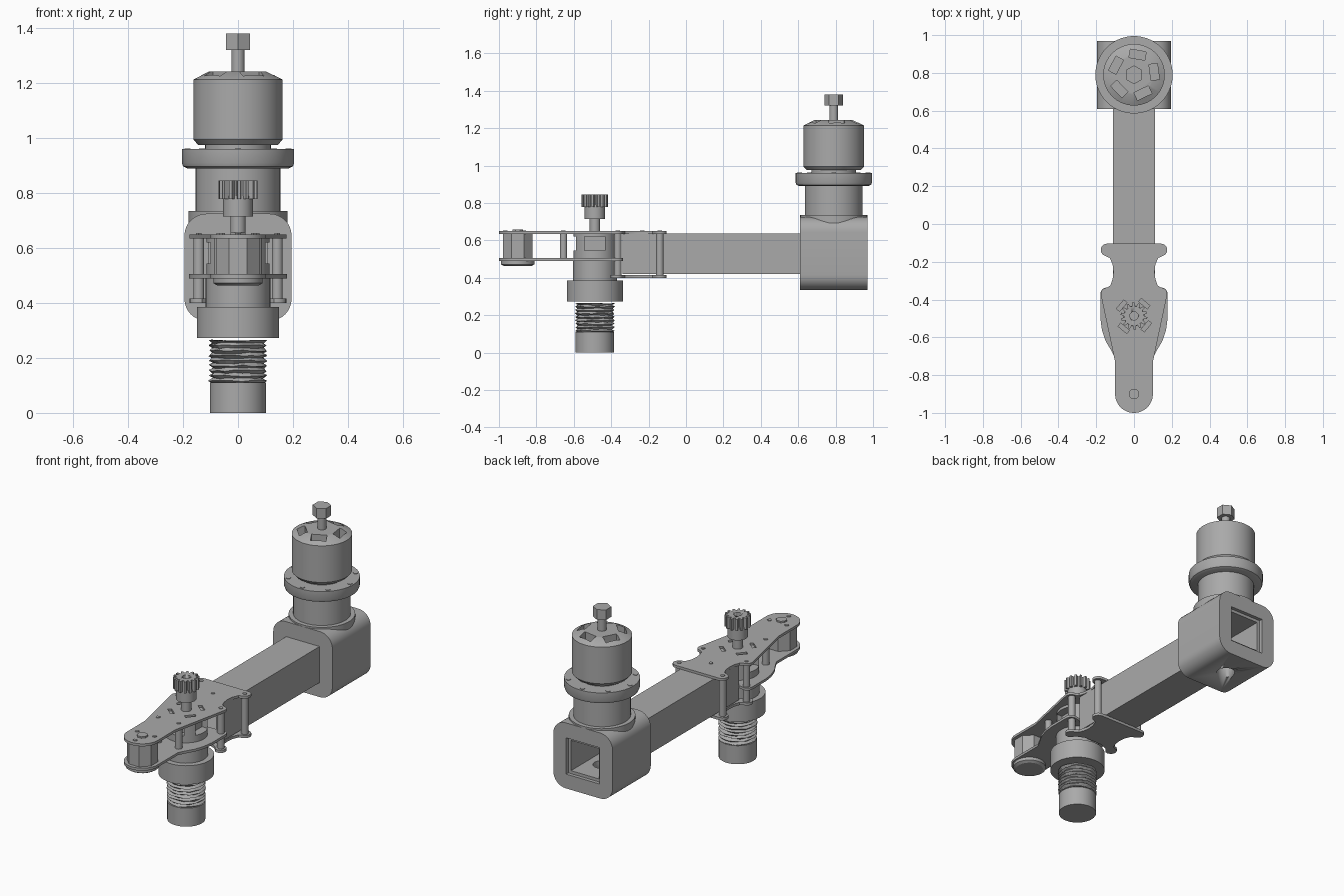
import bpy, bmesh, math, random
from mathutils import Matrix, Vector

random.seed(4)
if "Cube" in bpy.data.objects:
    bpy.data.objects.remove(bpy.data.objects["Cube"], do_unlink=True)

grey = bpy.data.materials.new("machine grey")
grey.use_nodes = True
grey.diffuse_color = (0.4, 0.4, 0.4, 1)
grey.node_tree.nodes["Principled BSDF"].inputs["Base Color"].default_value = (0.4, 0.4, 0.4, 1)


def finish(name, bm, smooth=True):
    bmesh.ops.recalc_face_normals(bm, faces=bm.faces)
    mesh = bpy.data.meshes.new(name)
    bm.to_mesh(mesh)
    bm.free()
    mesh.materials.append(grey)
    ob = bpy.data.objects.new(name, mesh)
    bpy.context.collection.objects.link(ob)
    if smooth:
        bpy.ops.object.select_all(action='DESELECT')
        ob.select_set(True)
        bpy.context.view_layer.objects.active = ob
        bpy.ops.object.shade_smooth_by_angle(angle=math.radians(30))
    return ob


def lathe(name, profile, x=0, y=0, sides=48, jitter=0, smooth=True):
    """Solid of revolution from (radius, height) pairs, capped at both ends."""
    bm = bmesh.new()
    rings = []
    for r, z in profile:
        ring = []
        for i in range(sides):
            a = math.tau * (i + 0.5) / sides
            rr = r + random.uniform(-jitter, jitter)
            zz = z + random.uniform(-jitter, jitter)
            ring.append(bm.verts.new((x + rr * math.cos(a), y + rr * math.sin(a), zz)))
        rings.append(ring)
    for low, high in zip(rings, rings[1:]):
        for i in range(sides):
            j = (i + 1) % sides
            bm.faces.new((low[i], low[j], high[j], high[i]))
    bm.faces.new(rings[0])
    bm.faces.new(rings[-1])
    return finish(name, bm, smooth)


def rod(name, r, z0, z1, x=0, y=0, sides=24, smooth=True):
    return lathe(name, [(r, z0), (r, z1)], x, y, sides, 0, smooth)


def prism(name, outline, start, end, axis='Z'):
    """Extrude a 2D outline along Z, or along Y with the outline in XZ."""
    bm = bmesh.new()
    place = (lambda p, d: (p[0], p[1], d)) if axis == 'Z' else (lambda p, d: (p[0], d, p[1]))
    face = bm.faces.new([bm.verts.new(place(p, start)) for p in outline])
    moved = bmesh.ops.extrude_face_region(bm, geom=[face])["geom"]
    bmesh.ops.translate(bm, verts=[v for v in moved if isinstance(v, bmesh.types.BMVert)],
                        vec=Vector(place((0, 0), end - start)))
    return finish(name, bm)


def box(name, centre, size, turn=0):
    bm = bmesh.new()
    bmesh.ops.create_cube(bm, size=1, matrix=Matrix.Translation(centre)
                          @ Matrix.Rotation(turn, 4, 'Z') @ Matrix.Diagonal((*size, 1)))
    return finish(name, bm, False)


def cut(target, cutters):
    """Subtract the cutters, bake the result and discard the cutters."""
    for c in cutters:
        c.hide_render = True
        mod = target.modifiers.new("cut", 'BOOLEAN')
        mod.object, mod.operation, mod.solver = c, 'DIFFERENCE', 'EXACT'
    bpy.context.view_layer.update()
    baked = bpy.data.meshes.new_from_object(
        target.evaluated_get(bpy.context.evaluated_depsgraph_get()))
    target.modifiers.clear()
    target.data = baked
    for c in cutters:
        bpy.data.objects.remove(c, do_unlink=True)


def arc(cx, cy, r, a0, a1, n=8):
    return [(cx + r * math.cos(math.radians(a0 + (a1 - a0) * i / n)),
             cy + r * math.sin(math.radians(a0 + (a1 - a0) * i / n))) for i in range(n + 1)]


def mirrored(half):
    return half + [(-x, y) for x, y in reversed(half) if abs(x) > 1e-4]


ARM_Y, TIP_Y, MOTOR_Y, BEAM_Z = -0.487, -0.9, 0.79, 0.528

# Square beam, hollow
beam = box("beam", (0, 0.305, BEAM_Z), (0.22, 1.29, 0.215))
cut(beam, [box("beam_bore", (0, 0.305, BEAM_Z), (0.185, 1.5, 0.18)),
           rod("beam_hole", 0.05, 0.3, 0.5, 0, MOTOR_Y)])

# Rounded bracket gripping the rear of the beam
h, r, cz = 0.195, 0.08, 0.53
k = h - r
outline = [p for sx, sz, a in ((1, 1, 0), (-1, 1, 90), (-1, -1, 180), (1, -1, 270))
           for p in arc(sx * k, cz + sz * k, r, a, a + 90)]
bracket = prism("bracket", outline, 0.61, 0.97, 'Y')
cut(bracket, [box("bracket_bore", (0, 0.79, BEAM_Z), (0.221, 0.6, 0.216)),
              rod("bracket_hole", 0.05, 0.3, 0.5, 0, MOTOR_Y)])
rod("bracket_collar", 0.18, 0.66, 0.735, 0, MOTOR_Y, 48)

# Rear motor: pedestal, flange, can with vents, shaft and hex head
rod("motor_pedestal", 0.155, 0.73, 0.9, 0, MOTOR_Y, 48)
lathe("motor_flange", [(0.185, 0.89), (0.2, 0.897), (0.205, 0.91), (0.205, 0.96)], 0, MOTOR_Y)
rod("motor_neck", 0.12, 0.95, 0.985, 0, MOTOR_Y, 48)
can = lathe("motor_can", [(0.145, 0.975), (0.163, 0.995), (0.163, 1.213), (0.105, 1.243)], 0, MOTOR_Y)
vents = []
for i in range(5):
    a = math.radians(80 + 72 * i)
    vents.append(box("vent", (0.108 * math.cos(a), MOTOR_Y + 0.108 * math.sin(a), 1.22),
                     (0.045, 0.085, 0.08), a))
cut(can, vents)
rod("motor_shaft", 0.024, 1.23, 1.33, 0, MOTOR_Y)
rod("motor_hex_head", 0.05, 1.32, 1.38, 0, MOTOR_Y, 6, False)
for i in range(8):
    a = math.tau * i / 8
    rod("flange_screw", 0.013, 0.95, 0.963, 0.184 * math.cos(a), MOTOR_Y + 0.184 * math.sin(a), 6, False)

# Plates of the front joint
tip = arc(0, TIP_Y, 0.1, -90, 0, 12)
rear_ears = [(0.125, -0.325), (0.113, -0.29), (0.109, -0.255), (0.113, -0.215), (0.128, -0.18)]
rear_ears += arc(0.143, -0.137, 0.033, -60, 90)
upper = tip + [(0.1, -0.73)] + arc(0.143, -0.37, 0.033, -15, 90) + rear_ears
lower = tip + [(0.1, -0.71), (0.12, -0.67), (0.15, -0.62), (0.17, -0.56), (0.178, -0.5), (0.178, -0.4)]
lower += arc(0.145, -0.37, 0.033, 0, 90) + [(0.1, -0.345)]
under = [(0.06, -0.35), (0.105, -0.37)] + arc(0.143, -0.37, 0.033, -110, 90) + rear_ears
top_plate = prism("top_plate", mirrored(upper), 0.635, 0.65)
prism("middle_plate", mirrored(lower), 0.49, 0.505)
prism("under_plate", mirrored(under), 0.4, 0.416)
slots = []
for i in range(4):
    a = math.radians(50 + 90 * i)
    slots.append(box("slot", (0.085 * math.cos(a), ARM_Y + 0.085 * math.sin(a), 0.64),
                     (0.022, 0.06, 0.1), a))
cut(top_plate, slots)

# Posts and screw heads, on both sides
for s in (-1, 1):
    for name, x, y, z in (("rear_post", 0.143, -0.14, 0.405), ("ear_post", 0.143, -0.365, 0.405),
                          ("middle_post", 0.068, -0.655, 0.495)):
        rod(name, 0.02, z, 0.64, s * x, y, 16)
        rod(name + "_screw", 0.012, 0.645, 0.654, s * x, y, 6, False)
rod("beam_screw", 0.012, 0.645, 0.654, 0, -0.235, 6, False)

# Pulley at the tip
rod("tip_pulley", 0.086, 0.5, 0.64, 0, TIP_Y, 8, False)
lathe("tip_lower_cap", [(0.075, 0.463), (0.09, 0.472), (0.09, 0.495)], 0, TIP_Y, 32)
rod("tip_boss", 0.03, 0.645, 0.659, 0, TIP_Y, 8, False)
for i in range(3):
    a = math.radians(30 + 120 * i)
    rod("tip_screw", 0.012, 0.645, 0.654, 0.066 * math.cos(a), TIP_Y + 0.066 * math.sin(a), 6, False)

# Vertical drive: grip, thread, collar and windowed housing
rod("grip", 0.103, 0, 0.11, 0, ARM_Y, 48)
thread, turns = [], 9
for i in range(turns):
    z = 0.108 + 0.165 * i / turns
    thread += [(0.093, z), (0.106, z + 0.009)]
lathe("thread", thread, 0, ARM_Y, 20, 0.003, False)
rod("drive_collar", 0.15, 0.273, 0.385, 0, ARM_Y, 48)
rod("drive_body", 0.118, 0.38, 0.5, 0, ARM_Y, 48)
housing = rod("drive_housing", 0.115, 0.5, 0.637, 0, ARM_Y, 48)
cut(housing, [box("window", (d * 0.1 * (1 - t), ARM_Y + d * 0.1 * t, 0.582),
                  (0.11 if t else 0.07, 0.07 if t else 0.11, 0.075))
              for d in (-1, 1) for t in (0, 1)])

# Drive shaft, hub and gear
rod("drive_shaft", 0.028, 0.63, 0.72, 0, ARM_Y)
rod("gear_hub", 0.055, 0.715, 0.79, 0, ARM_Y, 32)
teeth = 14
gear_outline = []
for i in range(teeth):
    for f, rad in ((0, 0.052), (0.3, 0.052), (0.45, 0.071), (0.8, 0.071)):
        a = math.tau * (i + f) / teeth
        gear_outline.append((rad * math.cos(a), ARM_Y + rad * math.sin(a)))
gear = prism("gear", gear_outline, 0.778, 0.846)
cut(gear, [rod("gear_bore", 0.022, 0.81, 0.9, 0, ARM_Y)])
